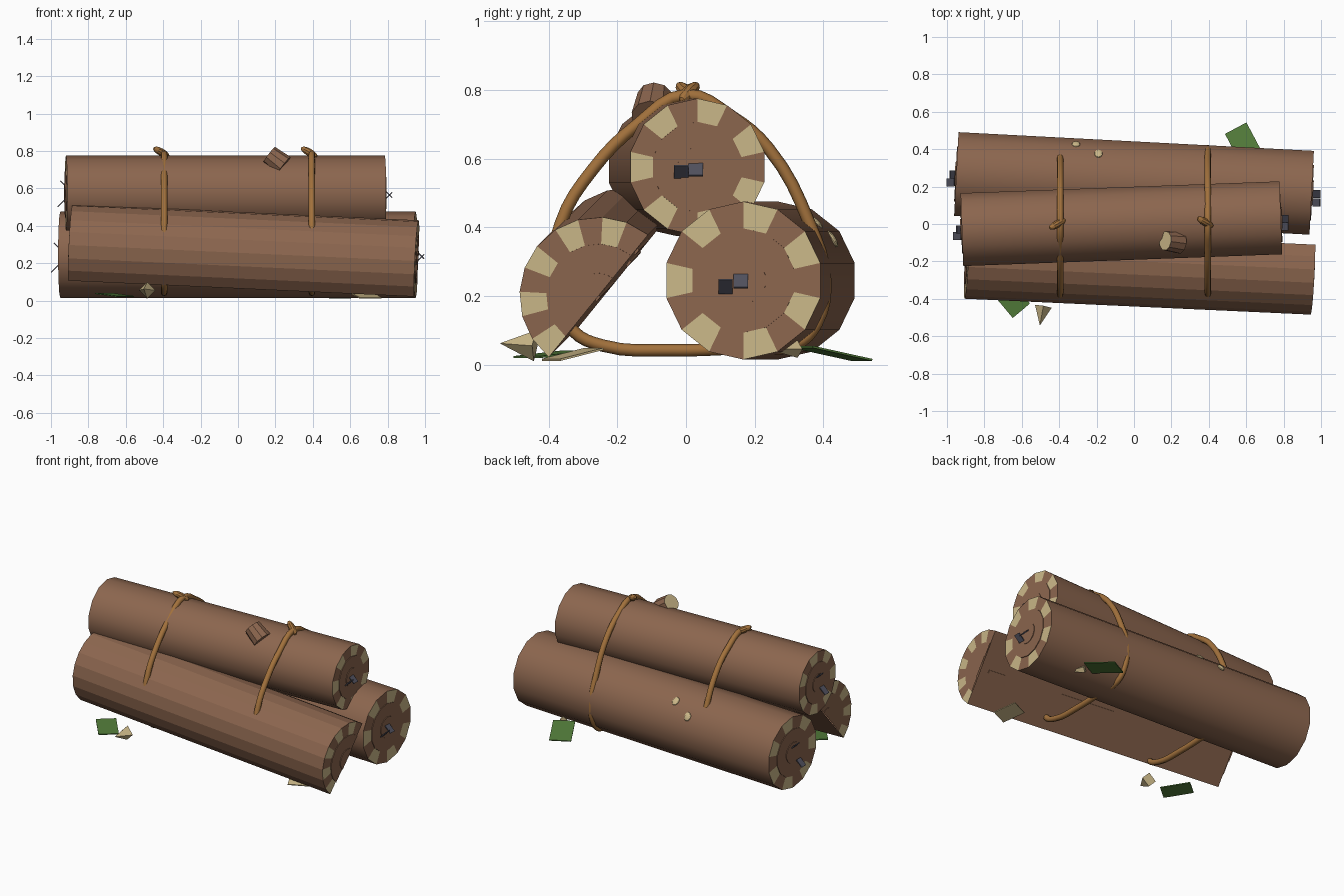
import bpy, bmesh, math
from mathutils import Vector, Matrix

if "Cube" in bpy.data.objects:
    bpy.data.objects.remove(bpy.data.objects["Cube"])

def material(name, rgb):
    m = bpy.data.materials.new(name)
    m.diffuse_color = (*rgb, 1)
    m.use_nodes = True
    m.node_tree.nodes["Principled BSDF"].inputs["Base Color"].default_value = m.diffuse_color
    return m

BARK = material("bark brown", (0.262, 0.133, 0.077))
TAN = material("cut wood tan", (0.60, 0.48, 0.25))
ROPE = material("rope ochre", (0.36, 0.165, 0.045))
LEAF = material("leaf green", (0.085, 0.20, 0.042))
GREY = material("slate grey", (0.085, 0.085, 0.115))

def finish(name, bm, mats, smooth=False):
    bmesh.ops.recalc_face_normals(bm, faces=bm.faces)
    me = bpy.data.meshes.new(name)
    bm.to_mesh(me)
    bm.free()
    for m in mats:
        me.materials.append(m)
    ob = bpy.data.objects.new(name, me)
    bpy.context.collection.objects.link(ob)
    if smooth:
        bpy.ops.object.select_all(action='DESELECT')
        ob.select_set(True)
        bpy.context.view_layer.objects.active = ob
        bpy.ops.object.shade_smooth_by_angle(angle=math.radians(30))
    return ob

def frame(a, b):
    d = (b - a).normalized()
    u = Vector((0, 0, 1)).cross(d).normalized()
    return d, u, d.cross(u)

def log(name, a, b, r, n, start=90, half=False):
    """Full or split log with raised growth rings and patches of pale sapwood on each end."""
    a, b = Vector(a), Vector(b)
    d, u, w = frame(a, b)
    sweep = math.pi if half else 2 * math.pi
    count = n + 1 if half else n
    angs = [math.radians(start) + sweep * i / n for i in range(count)]
    pairs = [(i, (i + 1) % count) for i in range(n)]
    bm = bmesh.new()

    def ring(c, rr):
        return [bm.verts.new(c + rr * (math.cos(t) * u + math.sin(t) * w)) for t in angs]

    outer = []
    for c, s in ((a, -1), (b, 1)):
        rings = [ring(c + d * s * h, r * k) for k, h in
                 ((1, 0), (.66, 0), (.66, .004), (.29, .004), (.29, .008))]
        outer.append(rings[0])
        for k in range(4):
            for i, j in pairs:
                f = bm.faces.new((rings[k][i], rings[k][j], rings[k + 1][j], rings[k + 1][i]))
                f.material_index = 1 if k == 0 and i % 2 else 0
        mid = bm.verts.new(c + d * s * .008)
        for i, j in pairs:
            bm.faces.new((rings[4][i], rings[4][j], mid))
    p, q = outer
    for i, j in pairs:
        bm.faces.new((p[i], p[j], q[j], q[i]))
    if half:
        bm.faces.new((p[0], p[-1], q[-1], q[0]))
    return finish(name, bm, [BARK, TAN], not half)

def box(name, loc, size, mat, rot):
    bm = bmesh.new()
    bmesh.ops.create_cube(bm, size=1, matrix=Matrix.LocRotScale(Vector(loc), rot, Vector(size)))
    return finish(name, bm, [mat])

def euler(x=0, y=0, z=0):
    return Matrix.Rotation(math.radians(z), 3, 'Z') @ Matrix.Rotation(math.radians(y), 3, 'Y') \
        @ Matrix.Rotation(math.radians(x), 3, 'X')

def cone(name, a, b, r1, r2, n, mats):
    """Tapered peg from a to b; the end face at b takes the last material."""
    a, b = Vector(a), Vector(b)
    d = b - a
    bm = bmesh.new()
    bmesh.ops.create_cone(bm, cap_ends=True, segments=n, radius1=r1, radius2=r2, depth=d.length,
                          matrix=Matrix.Translation((a + b) / 2) @ d.to_track_quat('Z', 'Y').to_matrix().to_4x4())
    bm.normal_update()
    for f in bm.faces:
        if f.normal.dot(d.normalized()) > .95:
            f.material_index = len(mats) - 1
    return finish(name, bm, mats)

def ellipsoid(name, loc, scale, axis, mat):
    bm = bmesh.new()
    rot = Vector(axis).to_track_quat('Z', 'Y')
    bmesh.ops.create_uvsphere(bm, u_segments=10, v_segments=8, radius=1,
                              matrix=Matrix.LocRotScale(Vector(loc), rot, Vector(scale)))
    return finish(name, bm, [mat], True)

# logs
log("top_log", (-.92, -.03, .575), (.785, .033, .575), .2, 14)
log("back_log", (-.95, .267, .245), (.95, .167, .245), .23, 14)
A, B = Vector((-.895, -.17, .285)), Vector((.955, -.255, .2))
log("split_log", A, B, .23, 10, 50.9, True)

# raised grain strips on the flat face of the split log
d, u, w = frame(A, B)
c, s = math.cos(math.radians(50.9)), math.sin(math.radians(50.9))
along, out = u * c + w * s, u * s - w * c
strip_rot = Matrix((d, along, out)).transposed()
for i, (x0, x1, t) in enumerate(((.17, .52, .15), (.5, .83, .07), (.03, .53, -.01))):
    p = B.lerp(A, (x0 + x1) / 2) + along * t
    box(f"grain_strip_{i}", p, ((x1 - x0) * 1.85, .018, .012), BARK, strip_rot)

# small slate slivers set in the log ends
for i, (x, y, z, tilt) in enumerate((
        (.805, .028, .57, 45), (.805, -.014, .56, -45),
        (.975, .16, .243, 45), (.975, .115, .228, -45),
        (-.945, -.065, .52, -45), (-.93, -.03, .62, 45),
        (-.98, .222, .17, -45), (-.965, .265, .29, 45))):
    box(f"end_sliver_{i}", (x, y, z), (.055, .042, .006), GREY, euler(y=tilt))

# sawn branch stub and small cut knots
cone("branch_stub", (.245, -.1, .72), (.167, -.09, .78), .06, .052, 10, [BARK, TAN])
for i, (x, y, z) in enumerate(((-.19, .376, .415), (-.31, .426, .366))):
    axis = (0, y - .23, z - .245)
    ellipsoid(f"cut_knot_{i}", (x, y, z), (.022, .028, .01), axis, TAN)

# rope loops with knots
LOOP = [(0, .785), (-.14, .70), (-.27, .57), (-.365, .41), (-.385, .24), (-.33, .10), (-.24, .055),
        (-.05, .042), (.15, .048), (.32, .06), (.38, .12), (.405, .25), (.36, .41), (.24, .63), (.13, .725)]
for i, x in enumerate((-.395, .395)):
    cu = bpy.data.curves.new(f"rope_loop_{i}", 'CURVE')
    cu.dimensions = '3D'
    cu.bevel_depth = .018
    cu.bevel_resolution = 2
    cu.resolution_u = 4
    sp = cu.splines.new('BEZIER')
    sp.bezier_points.add(len(LOOP) - 1)
    for bp, (y, z) in zip(sp.bezier_points, LOOP):
        bp.co = (x, y, z)
        bp.handle_left_type = bp.handle_right_type = 'AUTO'
    sp.use_cyclic_u = True
    cu.materials.append(ROPE)
    ob = bpy.data.objects.new(f"rope_loop_{i}", cu)
    bpy.context.collection.objects.link(ob)
    bpy.ops.object.select_all(action='DESELECT')
    ob.select_set(True)
    bpy.context.view_layer.objects.active = ob
    bpy.ops.object.convert(target='MESH')
ellipsoid("rope_knot_left", (-.41, 0, .793), (.021, .021, .054), (.08, .045, -.045), ROPE)
ellipsoid("rope_knot_right", (.38, .01, .793), (.021, .021, .054), (.08, -.045, -.045), ROPE)

# fallen leaves and wood chips
box("leaf_back", (.59, .425, .033), (.13, .2, .006), LEAF, euler(x=-11, z=-28 + 56))
box("leaf_front", (-.66, -.395, .03), (.12, .18, .006), LEAF, euler(x=5, z=40))
box("flat_chip", (.68, -.33, .03), (.13, .14, .006), TAN, euler(x=13, z=25))
cone("pointed_chip_front", (-.485, -.44, .055), (-.503, -.54, .062), .045, .001, 4, [TAN])
cone("pointed_chip_back", (.65, .325, .045), (.69, .265, .045), .025, .008, 4, [TAN])
